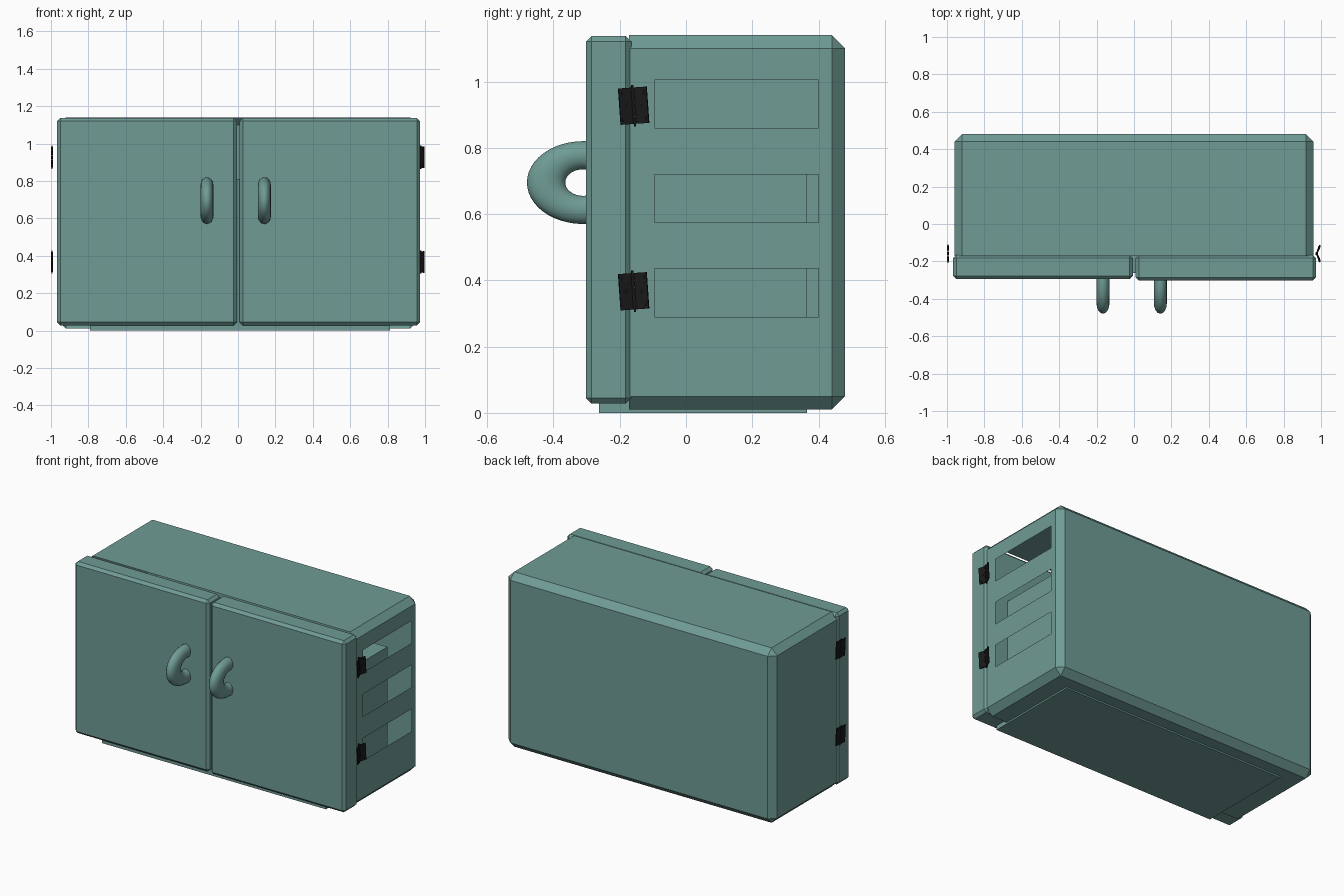
import bpy, bmesh, math
from mathutils import Matrix, Vector

if "Cube" in bpy.data.objects:
    bpy.data.objects.remove(bpy.data.objects["Cube"])


def material(name, rgb):
    m = bpy.data.materials.new(name)
    m.diffuse_color = (*rgb, 1)
    m.use_nodes = True
    m.node_tree.nodes["Principled BSDF"].inputs["Base Color"].default_value = m.diffuse_color
    return m


TEAL = material("teal_paint", (0.16, 0.33, 0.30))
BLACK = material("black_metal", (0.01, 0.01, 0.01))


def finish(bm, name, mat):
    me = bpy.data.meshes.new(name)
    bm.to_mesh(me)
    bm.free()
    me.materials.append(mat)
    ob = bpy.data.objects.new(name, me)
    bpy.context.collection.objects.link(ob)
    return ob


def add_box(bm, lo, hi, xf=Matrix()):
    lo, hi = Vector(lo), Vector(hi)
    m = xf @ Matrix.Translation((lo + hi) / 2) @ Matrix.Diagonal((*(hi - lo), 1))
    return bmesh.ops.create_cube(bm, size=1, matrix=m)["verts"]


def add_cylinder(bm, r, depth, xf, seg=12):
    bmesh.ops.create_cone(bm, cap_ends=True, segments=seg, radius1=r, radius2=r,
                          depth=depth, matrix=xf)


# Cabinet body: thin open-front shell with chamfered edges
FRONT = -0.172
bm = bmesh.new()
add_box(bm, (-0.96, FRONT, 0.01), (0.96, 0.48, 1.14))
front = [f for f in bm.faces if f.normal.y < -0.9]
bmesh.ops.delete(bm, geom=front, context='FACES_ONLY')
edges = [e for e in bm.edges if not e.is_boundary]
bmesh.ops.bevel(bm, geom=edges, offset=0.04, segments=1, affect='EDGES', profile=0.5)

# Three vents cut through the right side wall
VENT_Y = (-0.095, 0.40)
VENT_Z = [(0.29, 0.435), (0.575, 0.72), (0.86, 1.005)]
cuts = [((0, z, 0), (0, 0, 1)) for pair in VENT_Z for z in pair]
planes = [(Vector((0, 0, z)), Vector((0, 0, 1))) for pair in VENT_Z for z in pair]
planes += [(Vector((0, y, 0)), Vector((0, 1, 0))) for y in VENT_Y]
for co, no in planes:
    bm.normal_update()
    side = [f for f in bm.faces if f.normal.x > 0.99]
    geom = set(side)
    for f in side:
        geom.update(f.edges)
        geom.update(f.verts)
    bmesh.ops.bisect_plane(bm, geom=list(geom), plane_co=co, plane_no=no)
bm.normal_update()
holes = []
for f in bm.faces:
    c = f.calc_center_median()
    if (f.normal.x > 0.99 and VENT_Y[0] < c.y < VENT_Y[1]
            and any(a < c.z < b for a, b in VENT_Z)):
        holes.append(f)
bmesh.ops.delete(bm, geom=holes, context='FACES')
finish(bm, "cabinet_body", TEAL)

# Inner block, showing slightly below the body and through the vents
bm = bmesh.new()
add_box(bm, (-0.79, -0.262, 0.0), (0.812, 0.365, 0.81))
finish(bm, "inner_block", TEAL)

# Doors with chamfered edges
for name, x0, x1, y0, y1 in (("left_door", -0.967, -0.006, -0.295, -0.165),
                             ("right_door", 0.009, 0.973, -0.302, -0.165)):
    bm = bmesh.new()
    add_box(bm, (x0, y0, 0.028), (x1, y1, 1.137))
    bmesh.ops.bevel(bm, geom=bm.edges[:], offset=0.017, segments=1,
                    affect='EDGES', profile=0.5)
    finish(bm, name, TEAL)

# Ring handles sunk halfway into the doors
for name, x in (("left_handle", -0.166), ("right_handle", 0.141)):
    bpy.ops.mesh.primitive_torus_add(major_radius=0.0825, minor_radius=0.0425,
                                     major_segments=48, minor_segments=16,
                                     location=(x, -0.31, 0.695),
                                     rotation=(0, math.pi / 2, 0))
    ob = bpy.context.object
    ob.name = name
    ob.scale = (1, 1.36, 0.82)
    ob.data.materials.append(TEAL)
    bpy.ops.object.shade_smooth()


# Hinges: two leaves with screws, a knuckle barrel and a pin
def hinge(name, x, z, out, fold):
    bm = bmesh.new()
    for s in (-1, 1):
        leaf = Matrix.Rotation(-s * out * fold, 4, 'Z')
        for part in add_box(bm, (-0.003, min(s * 0.006, s * 0.046), -0.055),
                            (0.003, max(s * 0.006, s * 0.046), 0.055), leaf), :
            pass
        for y, dz in ((0.034, -0.04), (0.022, 0.0), (0.034, 0.04)):
            add_cylinder(bm, 0.006, 0.010, leaf @ Matrix.Translation((0, s * y, dz))
                         @ Matrix.Rotation(math.pi / 2, 4, 'Y'))
    for i in range(5):
        add_cylinder(bm, 0.006, 0.020, Matrix.Translation((0, 0, (i - 2) * 0.022)))
    add_cylinder(bm, 0.0035, 0.125, Matrix())
    ob = finish(bm, name, BLACK)
    ob.location = (x, -0.158, z)
    ob.rotation_euler = (math.radians(4), 0, 0)


for level, z in (("lower", 0.367), ("upper", 0.927)):
    hinge(f"left_{level}_hinge", -0.994, z, -1, 0.0)
    hinge(f"right_{level}_hinge", 0.977, z, 1, math.radians(22))
